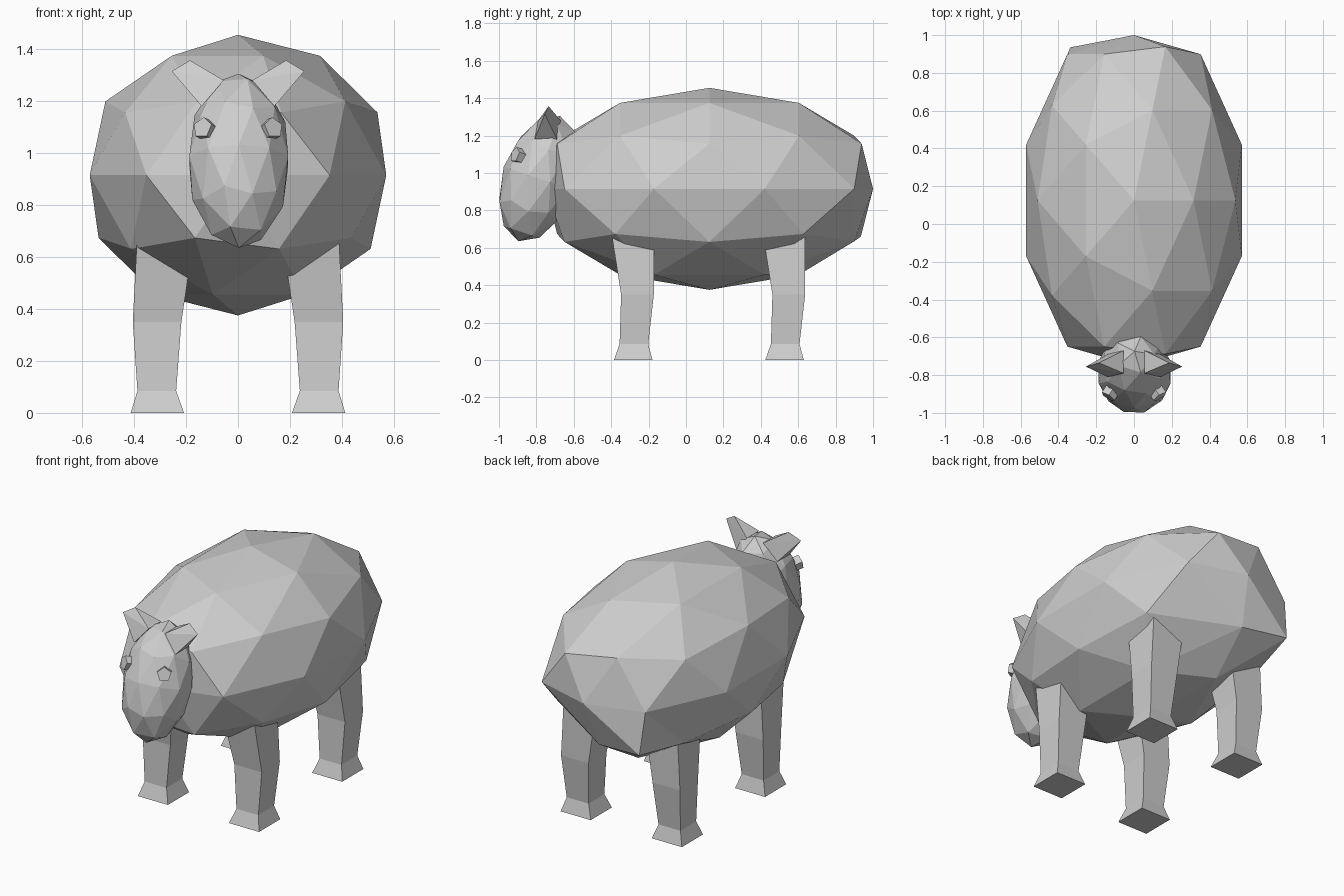
import bpy, bmesh
from mathutils import Vector, Matrix

cube = bpy.data.objects.get("Cube")
if cube:
    bpy.data.objects.remove(cube, do_unlink=True)

grey = bpy.data.materials.new("plain_grey")
grey.use_nodes = True
colour = (0.62, 0.62, 0.62, 1)
grey.diffuse_color = colour
grey.node_tree.nodes["Principled BSDF"].inputs["Base Color"].default_value = colour


def finish(name, bm):
    bmesh.ops.recalc_face_normals(bm, faces=bm.faces)
    mesh = bpy.data.meshes.new(name)
    bm.to_mesh(mesh)
    bm.free()
    mesh.materials.append(grey)
    obj = bpy.data.objects.new(name, mesh)
    bpy.context.collection.objects.link(obj)
    return obj


def faceted_ball(centre, size, tilt=0.0):
    bm = bmesh.new()
    matrix = (Matrix.Translation(centre) @ Matrix.Rotation(tilt, 4, 'X')
              @ Matrix.Diagonal((*size, 1)))
    bmesh.ops.create_icosphere(bm, subdivisions=2, radius=1, matrix=matrix)
    return bm


def move_nearest(bm, old, new):
    vert = min(bm.verts, key=lambda v: (v.co - Vector(old)).length)
    vert.co = new


# Woolly body, with flattened chest and rump and a skewed lower rump
body = faceted_ball((0, 0.125, 0.915), (0.6, 0.957, 0.54))
move_nearest(body, (0, 1.08, 0.915), (0, 1.0, 0.915))
move_nearest(body, (0, -0.83, 0.915), (0, -0.75, 0.915))
move_nearest(body, (-0.166, 0.94, 0.675), (-0.337, 0.935, 0.66))
move_nearest(body, (0.158, 0.90, 0.63), (-0.04, 0.90, 0.635))
finish("body", body)

# Head, leaning back at the top
finish("head", faceted_ball((0.003, -0.785, 0.97), (0.2, 0.2, 0.353), -0.32))


# Ears: thick at the base, pinched to an edge at the tip
def ear(name, side):
    bm = bmesh.new()
    points = [(0.255, -0.755, 1.315), (0.185, -0.735, 1.357)]
    for y in (-0.81, -0.69):
        points += [(0.055, y + 0.02, 1.28), (0.14, y, 1.18)]
    for x, y, z in points:
        bm.verts.new((side * x, y, z))
    bmesh.ops.convex_hull(bm, input=bm.verts)
    finish(name, bm)


# Eyes: short five-sided pegs
def eye(name, side):
    bm = bmesh.new()
    outward = Vector((side * 0.5, -0.8, 0.25))
    matrix = (Matrix.Translation((side * 0.122, -0.89, 1.09))
              @ outward.to_track_quat('Z', 'Y').to_matrix().to_4x4())
    bmesh.ops.create_cone(bm, cap_ends=True, segments=5, radius1=0.042,
                          radius2=0.042, depth=0.06, matrix=matrix)
    finish(name, bm)


# Legs: four-sided columns with flared hooves; rings are (z, x in, x out, y near, y far)
RINGS = [(0, 0.208, 0.413, -0.103, 0.103),
         (0.085, 0.238, 0.387, -0.073, 0.08),
         (0.35, 0.218, 0.405, -0.065, 0.11),
         (0.70, 0.165, 0.387, -0.12, 0.11)]


def leg(name, side, y):
    bm = bmesh.new()
    rows = [[bm.verts.new((side * px, y + py, z)) for px, py in
             ((xi, y0), (xo, y0), (xo, y1), (xi, y1))]
            for z, xi, xo, y0, y1 in RINGS]
    bm.faces.new(rows[0])
    bm.faces.new(rows[-1])
    for low, high in zip(rows, rows[1:]):
        for i in range(4):
            j = (i + 1) % 4
            bm.faces.new((low[i], low[j], high[j], high[i]))
    finish(name, bm)


for label, side in (("left", 1), ("right", -1)):
    ear(label + "_ear", side)
    eye(label + "_eye", side)
    leg("front_" + label + "_leg", side, -0.282)
    leg("back_" + label + "_leg", side, 0.527)
